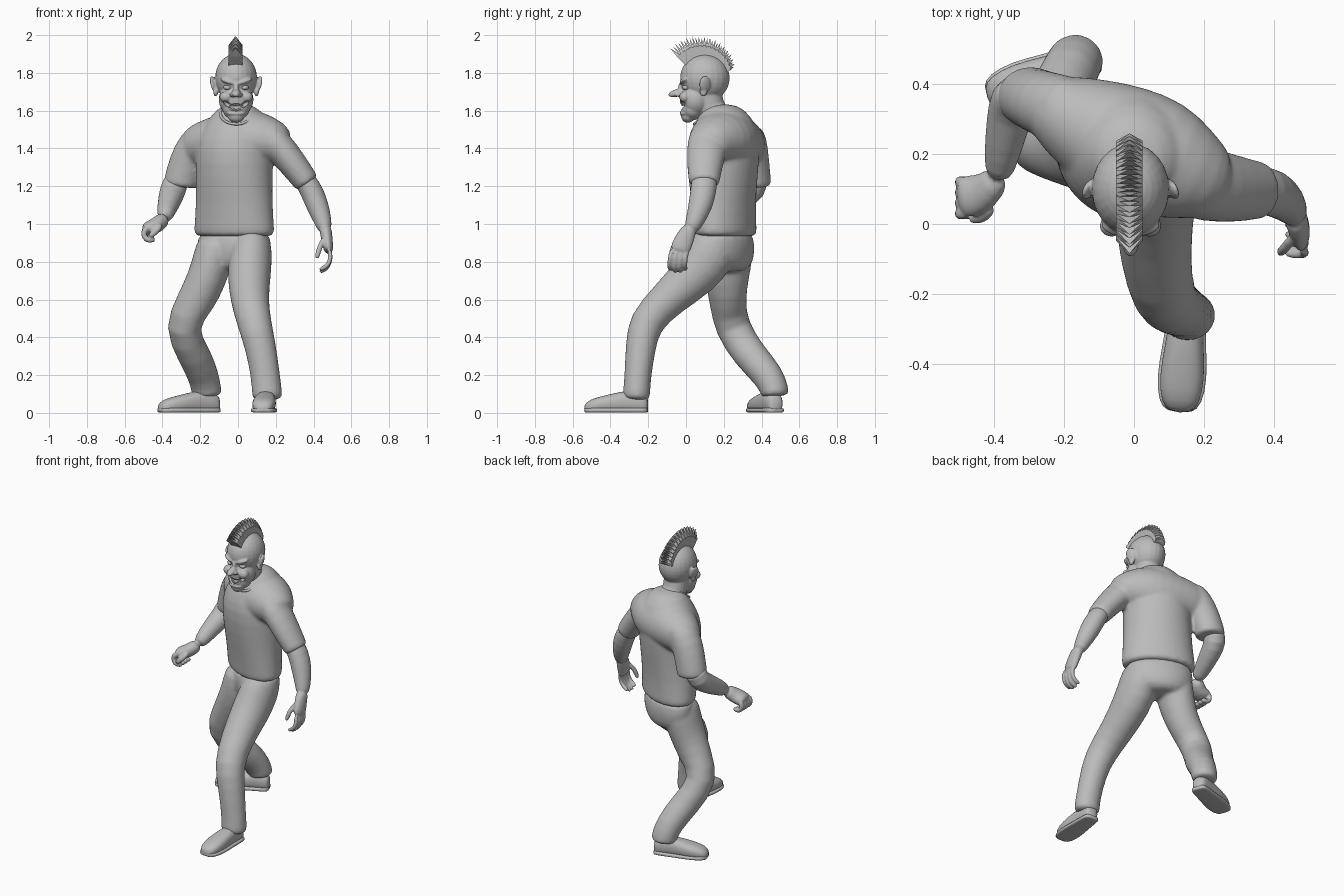
import bpy, bmesh
from math import sin, cos, pi, radians
from mathutils import Vector, Matrix, Euler

if "Cube" in bpy.data.objects:
    bpy.data.objects.remove(bpy.data.objects["Cube"])

GREY = (.5, .5, .5, 1)
clay = bpy.data.materials.new("plain grey")
clay.use_nodes = True
clay.diffuse_color = GREY
clay.node_tree.nodes["Principled BSDF"].inputs["Base Color"].default_value = GREY


def loft(bm, rings, side=(1, 0, 0), axis=None, power=1, segments=20):
    """Skin rings of (x, y, z, half width, half depth) set across a path."""
    points = [Vector(r[:3]) for r in rings]
    loops = []
    for i, ring in enumerate(rings):
        ahead, behind = points[min(i + 1, len(rings) - 1)], points[max(i - 1, 0)]
        t = Vector(axis) if axis else (ahead - behind).normalized()
        u = Vector(side)
        u = (u - t * u.dot(t)).normalized()
        v = t.cross(u)
        loop = []
        for k in range(segments):
            c, s = cos(2 * pi * k / segments), sin(2 * pi * k / segments)
            c = abs(c) ** power * (1 if c > 0 else -1)
            s = abs(s) ** power * (1 if s > 0 else -1)
            loop.append(bm.verts.new(points[i] + u * c * ring[3] + v * s * ring[-1]))
        loops.append(loop)
    for a, b in zip(loops, loops[1:]):
        for k in range(segments):
            n = (k + 1) % segments
            bm.faces.new((a[k], a[n], b[n], b[k]))
    bm.faces.new(loops[0][::-1])
    bm.faces.new(loops[-1])


def blob(bm, centre, radii, turn=(0, 0, 0)):
    """Ellipsoid turned by degrees."""
    rot = Euler([radians(a) for a in turn]).to_matrix()
    matrix = Matrix.LocRotScale(Vector(centre), rot, Vector(radii))
    bmesh.ops.create_uvsphere(bm, u_segments=24, v_segments=16, radius=1, matrix=matrix)


def finger(bm, path, radius):
    """Rounded digit along a short path."""
    tip = Vector(path[-1]) + (Vector(path[-1]) - Vector(path[-2])) * .3
    rings = [(*p, radius) for p in path] + [(*tip, radius * .5)]
    loft(bm, rings, side=(0, 1, 0), segments=10)


def finish(name, bm, voxel=0, relax=0, subdivide=1, smooth=True):
    bmesh.ops.recalc_face_normals(bm, faces=bm.faces)
    for f in bm.faces:
        f.smooth = smooth
    mesh = bpy.data.meshes.new(name)
    bm.to_mesh(mesh)
    bm.free()
    mesh.materials.append(clay)
    ob = bpy.data.objects.new(name, mesh)
    bpy.context.collection.objects.link(ob)
    if subdivide:
        ob.modifiers.new("round", "SUBSURF").levels = subdivide
        ob.modifiers["round"].render_levels = subdivide
    if voxel:
        remesh = ob.modifiers.new("merge", "REMESH")
        remesh.mode, remesh.voxel_size, remesh.use_smooth_shade = "VOXEL", voxel, True
        relaxer = ob.modifiers.new("relax", "SMOOTH")
        relaxer.factor, relaxer.iterations = .5, relax
    return ob


# The body is twisted so that its right side is back
ACROSS = (cos(.48), -sin(.48), 0)

# Shirt: trunk, shoulder yoke, two sleeves
bm = bmesh.new()
loft(bm, [(-.02, .21, .93, .232, .145), (-.02, .21, .95, .232, .145), (-.02, .2, 1.1, .217, .155),
          (-.02, .195, 1.25, .212, .18), (-.02, .195, 1.4, .215, .195), (-.01, .205, 1.5, .19, .175),
          (.0, .205, 1.57, .15, .14), (.0, .19, 1.64, .085, .08)],
     side=ACROSS, axis=(0, 0, 1))
loft(bm, [(-.27, .35, 1.39, .1, .085), (-.2, .315, 1.42, .12, .12), (-.1, .265, 1.43, .15, .16),
          (.02, .205, 1.44, .175, .185), (.12, .165, 1.45, .15, .165), (.2, .125, 1.43, .115, .12),
          (.24, .11, 1.4, .09, .1)], side=(0, 0, 1))
loft(bm, [(.12, .14, 1.48, .1, .12), (.21, .112, 1.42, .085, .11), (.29, .1, 1.32, .078, .098),
          (.36, .096, 1.225, .068, .082), (.37, .096, 1.21, .068, .082)])
loft(bm, [(-.15, .3, 1.47, .1, .12), (-.23, .335, 1.42, .097, .1), (-.27, .35, 1.33, .097, .092),
          (-.302, .365, 1.21, .096, .088), (-.303, .365, 1.195, .096, .088)])
finish("shirt", bm, .01, 8)

# Shirt collar, sloping down to the throat
bm = bmesh.new()
tilt = Matrix.Rotation(radians(35), 3, "X")
hoop = [Vector((-.008, .12, 1.583)) + tilt @ Vector((.085 * cos(a), .095 * sin(a), 0))
        for a in [2 * pi * k / 24 for k in range(25)]]
loft(bm, [(*p, .008, .008) for p in hoop], side=(0, 0, 1), segments=8)
finish("collar", bm)

# Trousers: hips, forward left leg, bent right leg
bm = bmesh.new()
loft(bm, [(-.02, .21, .98, .212, .125), (-.02, .21, .88, .215, .135), (-.025, .215, .81, .2, .128),
          (-.035, .22, .74, .13, .1)], side=ACROSS, axis=(0, 0, 1))
loft(bm, [(.08, .18, .94, .1, .12), (.068, .13, .84, .114, .14), (.058, .05, .73, .118, .127),
          (.06, -.1, .6, .102, .098), (.085, -.22, .48, .092, .094), (.12, -.24, .35, .083, .082),
          (.145, -.255, .2, .078, .071), (.155, -.262, .1, .081, .073), (.155, -.265, .065, .081, .073)])
loft(bm, [(-.11, .23, .94, .1, .13), (-.13, .225, .82, .108, .13), (-.165, .215, .71, .105, .118),
          (-.222, .22, .59, .104, .097), (-.313, .24, .45, .09, .095), (-.227, .34, .3, .09, .09),
          (-.18, .445, .19, .082, .083), (-.165, .472, .11, .081, .076), (-.165, .472, .085, .079, .076)])
finish("trousers", bm, .01, 8)

# Shoes: (way along, half width, height) from heel to toe
STATIONS = [(.0, .03, .08), (.05, .045, .1), (.25, .05, .12), (.45, .056, .11),
            (.7, .066, .09), (.92, .056, .07), (1, .028, .04)]
for name, heel, toe in (("left", (.155, -.2, 0), (.13, -.54, 0)),
                        ("right", (-.1, .48, 0), (-.42, .36, 0))):
    heel, toe = Vector(heel), Vector(toe)
    along = (toe - heel).normalized()
    across = (-along.y, along.x, 0)
    for part, grow, thick, power in (("shoe", 0, None, .8), ("sole", .007, .026, .5)):
        bm = bmesh.new()
        rings = []
        for t, w, h in STATIONS:
            p, h = heel.lerp(toe, t), thick or h
            rings.append((p.x, p.y, h / 2 + .001, w + grow, h / 2))
        loft(bm, rings, side=across, axis=along, power=power)
        finish(name + "_" + part, bm)

# Left arm with a loose hand
bm = bmesh.new()
loft(bm, [(.32, .1, 1.28, .07, .055), (.385, .095, 1.19, .07, .061), (.42, .078, 1.1, .066, .062),
          (.452, .045, 1.01, .048, .046), (.462, .02, .96, .037, .036)], side=(0, 1, 0))
loft(bm, [(.46, .03, .99, .037, .036), (.468, .0, .94, .049, .031),
          (.479, -.03, .87, .056, .027), (.479, -.035, .85, .046, .021)], side=(0, 1, 0))
for k in range(4):
    y = -.074 + k * .027
    drop = .012 * (k in (1, 2))
    finger(bm, [(.482, y, .87), (.493, y - .01, .82), (.476, y - .014, .78 - drop),
                (.442, y - .01, .762 - drop)], .0135)
finger(bm, [(.46, -.03, .93), (.432, -.07, .88), (.42, -.08, .83)], .015)
finish("left_arm", bm, .006, 3)

# Right arm with a fist
bm = bmesh.new()
loft(bm, [(-.315, .37, 1.26, .068), (-.345, .365, 1.18, .07), (-.36, .29, 1.13, .064),
          (-.38, .19, 1.07, .05), (-.388, .13, 1.03, .038)], side=(1, 0, 0))
loft(bm, [(-.385, .14, 1.035, .038, .038), (-.42, .095, 1.0, .052, .044),
          (-.465, .078, .976, .064, .042), (-.508, .075, .976, .055, .026)], side=(0, 1, 0))
for k in range(4):
    y = .03 + k * .03
    finger(bm, [(-.48, y, .985), (-.506, y, .952), (-.488, y, .913), (-.45, y, .917)], .018)
finger(bm, [(-.405, .05, 1.0), (-.43, .018, .965), (-.46, .016, .94)], .018)
finish("right_arm", bm, .006, 3)

# Neck, skull and face
MID = -.01
bm = bmesh.new()
loft(bm, [(.0, .17, 1.55, .078), (MID, .13, 1.62, .076), (MID, .1, 1.72, .08)])
blob(bm, (MID, .1, 1.773), (.111, .131, .128))
blob(bm, (MID, .05, 1.66), (.092, .083, .095))
blob(bm, (MID, .035, 1.61), (.072, .066, .06))
blob(bm, (MID, .01, 1.57), (.044, .036, .034))
blob(bm, (MID, -.05, 1.693), (.024, .045, .02), (15, 0, 0))
blob(bm, (MID, -.022, 1.725), (.014, .02, .04), (-15, 0, 0))
for s in (-1, 1):
    blob(bm, (MID + s * .045, -.012, 1.756), (.042, .02, .013), (0, s * -18, s * 18))
    blob(bm, (MID + s * .054, -.006, 1.672), (.034, .03, .03))
    blob(bm, (MID + s * .02, -.042, 1.685), (.015, .018, .012))
    blob(bm, (MID + s * .118, .1, 1.74), (.013, .032, .045), (8, s * 14, s * 25))
    blob(bm, (MID + s * .108, .092, 1.7), (.013, .02, .025))
blob(bm, (MID, -.01, 1.585), (.048, .024, .012))
head = finish("head", bm, .005, 4, subdivide=0)

# Grinning mouth and eye sockets, hollowed by a hidden cutter
bm = bmesh.new()
blob(bm, (MID, -.04, 1.617), (.05, .034, .022))
for s in (-1, 1):
    blob(bm, (MID + s * .046, -.018, 1.634), (.027, .03, .012), (0, s * -35, 0))
    blob(bm, (MID + s * .045, -.038, 1.722), (.026, .024, .01), (0, s * -18, 0))
cutter = finish("face_cutter", bm, .004, 1, subdivide=0)
cutter.hide_render = True
cutter.hide_set(True)
cut = head.modifiers.new("hollow", "BOOLEAN")
cut.operation, cut.object = "DIFFERENCE", cutter

# Eyes and teeth
bm = bmesh.new()
for s in (-1, 1):
    blob(bm, (MID + s * .045, .002, 1.722), (.022, .022, .014))
finish("eyes", bm, subdivide=0)
bm = bmesh.new()
for k in range(-3, 4):
    for z in (1.632 + .0015 * k * k, 1.603 + .002 * k * k):
        blob(bm, (MID + k * .0105, -.02 + .0017 * k * k, z), (.0055, .005, .007))
finish("teeth", bm, subdivide=0)

# Crest of hair: thin pointed wedges fanned over the skull
bm = bmesh.new()
COUNT = 30
for k in range(COUNT):
    f = k / (COUNT - 1)
    angle = radians(-47 + 112 * f)
    out = Vector((0, sin(angle), cos(angle)))
    flat = Vector((0, cos(angle), -sin(angle)))
    root = Vector((MID - .003, .1, 1.76))
    reach = .253 - .075 * f ** 1.5 - .008 * (k % 2)

    def section(r, w, d):
        return [bm.verts.new(root + out * r + flat * d * b + Vector((w * a, 0, 0)))
                for a, b in ((-1, -1), (1, -1), (1, 1), (-1, 1))]

    low, high = section(.11, .038, .011), section(.11 + (reach - .11) * .6, .038, .008)
    tip = bm.verts.new(root + out * reach)
    bm.faces.new(low)
    for a in range(4):
        b = (a + 1) % 4
        bm.faces.new((low[a], low[b], high[b], high[a]))
        bm.faces.new((high[a], high[b], tip))
finish("hair_crest", bm, subdivide=0, smooth=False)
